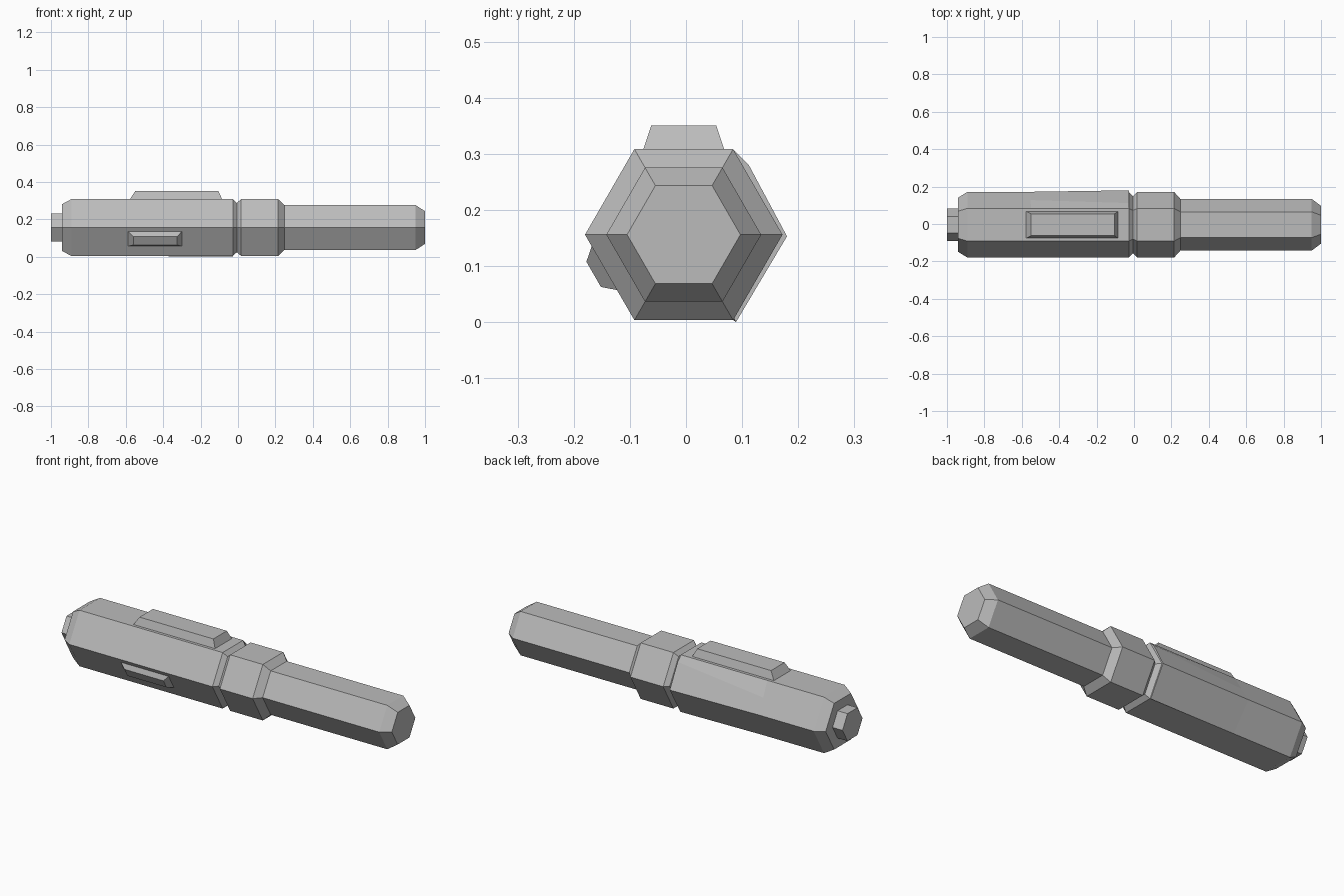
import bpy
from math import cos, sin, pi, radians
from mathutils import Matrix, Vector

cube = bpy.data.objects.get("Cube")
if cube:
    bpy.data.objects.remove(cube, do_unlink=True)

grey = bpy.data.materials.new("mid_grey")
grey.use_nodes = True
grey.diffuse_color = (0.5, 0.5, 0.5, 1)
grey.node_tree.nodes["Principled BSDF"].inputs["Base Color"].default_value = (0.5, 0.5, 0.5, 1)

CY, CZ, R = -0.004, 0.156, 0.176  # axis of the hexagonal handle and its radius


def loft(name, rings):
    """Skin a list of equal-length rings and cap both ends."""
    n = len(rings[0])
    verts = [p for ring in rings for p in ring]
    faces = [[k * n + i, k * n + (i + 1) % n, (k + 1) * n + (i + 1) % n, (k + 1) * n + i]
             for k in range(len(rings) - 1) for i in range(n)]
    faces += [list(range(n))[::-1], list(range(len(verts) - n, len(verts)))]
    mesh = bpy.data.meshes.new(name)
    mesh.from_pydata(verts, [], faces)
    mesh.materials.append(grey)
    obj = bpy.data.objects.new(name, mesh)
    bpy.context.collection.objects.link(obj)
    return obj


def hex_part(name, stations):
    """Hexagonal section along x from (x, radius) stations."""
    return loft(name, [[(x, CY + r * cos(i * pi / 3), CZ + r * sin(i * pi / 3))
                        for i in range(6)] for x, r in stations])


def raised_plate(name, angle, base, top, height, shift=0):
    """Bevelled plate on the hexagon face found by turning the top face about x."""
    turn = Matrix.Translation((0, CY, CZ)) @ Matrix.Rotation(radians(angle), 4, 'X')
    apothem = R * cos(pi / 6)
    rings = []
    for (x0, x1, half), h in ((base, -0.01), (base, 0), (top, height)):
        rings.append([turn @ Vector((x, shift + y, apothem + h)) for x, y in
                      ((x0, -half), (x1, -half), (x1, half), (x0, half))])
    return loft(name, rings)


# Hexagonal body, from the end cap through the grip, grooved collar and shaft
hex_part("end_cap", [(-1.0, 0.086), (-0.93, 0.086)])
hex_part("handle_body", [
    (-0.94, 0.145), (-0.89, R), (-0.028, R), (-0.006, 0.152), (0.017, R),
    (0.214, R), (0.248, 0.138), (0.95, 0.138), (1.0, 0.101)])

# Raised plates on the top and on the lower front face
raised_plate("top_plate", 0, (-0.577, -0.085, 0.072), (-0.55, -0.105, 0.058), 0.042)
raised_plate("side_button", 120, (-0.588, -0.3, 0.045), (-0.56, -0.325, 0.026), 0.022, shift=0.019)

# Shallow swelling on the rear faces of the grip, growing toward the collar
inner = [(0.084, 0.308), (0.128, 0.232), (0.172, 0.156), (0.084, 0.004), (0, CZ)]
outer = [(0.084, 0.308), (0.112, 0.28), (0.18, 0.153), (0.089, 0.0), (0, CZ)]
loft("rear_swelling", [[(x, y, z) for y, z in ring]
                       for x, ring in ((-0.56, inner), (-0.028, outer))])
